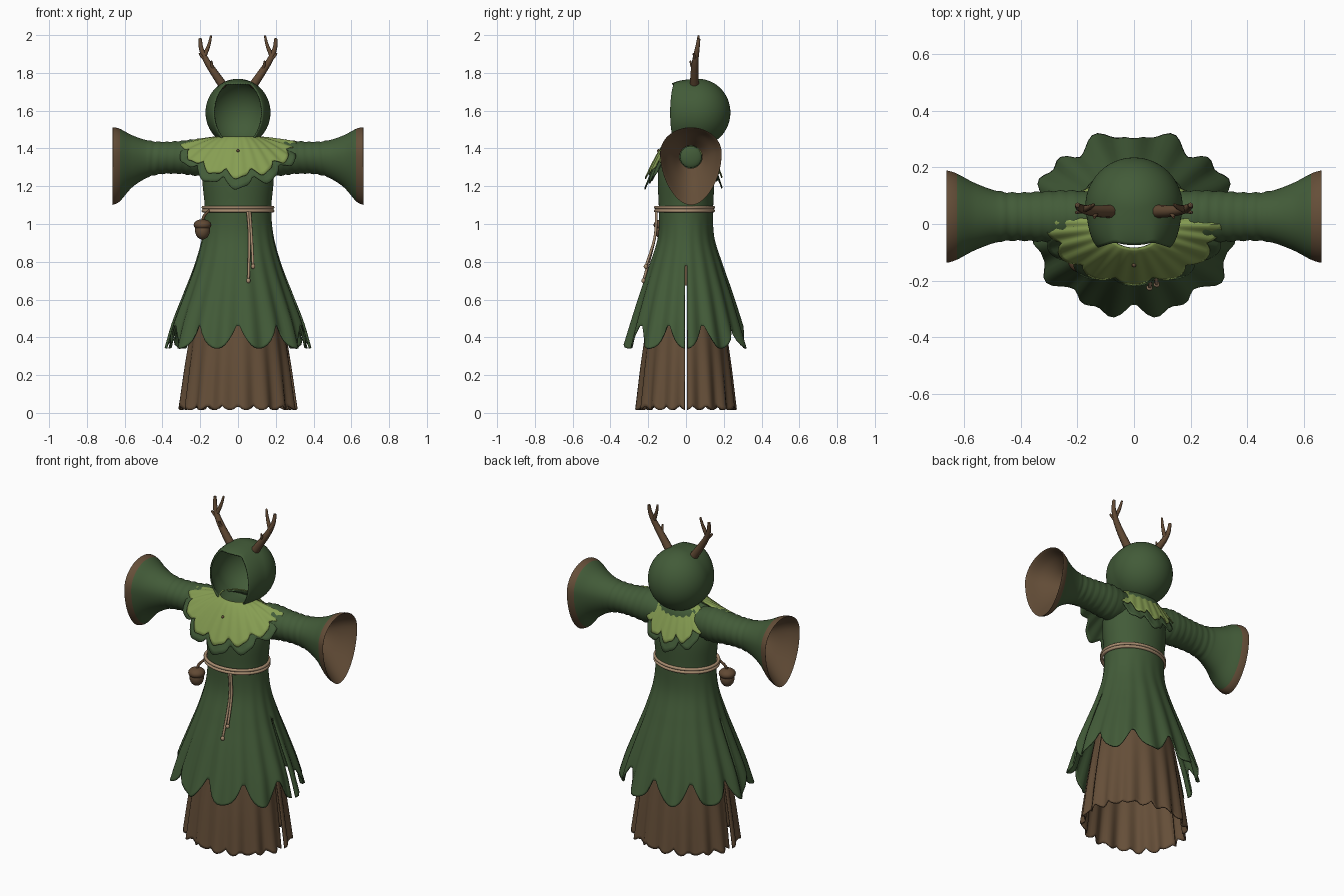
import bpy, bmesh, math
from math import sin, cos, pi
from mathutils import Vector

cube = bpy.data.objects.get("Cube")
if cube:
    bpy.data.objects.remove(cube, do_unlink=True)


def material(name, rgb):
    m = bpy.data.materials.new(name)
    m.use_nodes = True
    m.diffuse_color = (*rgb, 1)
    m.node_tree.nodes["Principled BSDF"].inputs["Base Color"].default_value = (*rgb, 1)
    return m


GREEN = material("forest green", (0.055, 0.105, 0.04))
LEAF = material("leaf green", (0.24, 0.34, 0.085))
BROWN = material("bark brown", (0.13, 0.077, 0.04))
ANTLER = material("antler brown", (0.12, 0.067, 0.034))
ROPE = material("rope tan", (0.40, 0.27, 0.165))


def spline(points, t):
    """Smooth interpolation through evenly spaced points, t from 0 to 1."""
    last = len(points) - 1
    x = max(0, min(t, 1)) * last
    i = min(int(x), last - 1)
    f = x - i
    a, b, c, d = (points[max(0, min(last, i + k))] for k in (-1, 0, 1, 2))
    return [q + 0.5 * f * (r - p + f * (2 * p - 5 * q + 4 * r - s + f * (3 * (q - r) + s - p)))
            for p, q, r, s in zip(a, b, c, d)]


def finish(obj, mats, angle=50):
    for m in mats:
        obj.data.materials.append(m)
    bpy.ops.object.select_all(action='DESELECT')
    obj.select_set(True)
    bpy.context.view_layer.objects.active = obj
    bpy.ops.object.shade_smooth_by_angle(angle=math.radians(angle))
    return obj


def sheet(name, nu, nv, point, mats, closed=True, thick=0, skip=None, pick=None):
    """Surface from point(u, v); u runs around, v runs along, both 0 to 1."""
    bm = bmesh.new()
    cols = nu if closed else nu + 1
    rows = [[bm.verts.new(point((i - 0.5 * closed) / nu, j / nv)) for i in range(cols)]
            for j in range(nv + 1)]
    for j in range(nv):
        for i in range(nu):
            k = (i + 1) % cols
            quad = (rows[j][i], rows[j][k], rows[j + 1][k], rows[j + 1][i])
            if skip and skip(sum((v.co for v in quad), Vector()) / 4):
                continue
            face = bm.faces.new(quad)
            if pick:
                face.material_index = pick(j / nv)
    bmesh.ops.remove_doubles(bm, verts=bm.verts, dist=1e-5)
    bmesh.ops.recalc_face_normals(bm, faces=bm.faces)
    mesh = bpy.data.meshes.new(name)
    bm.to_mesh(mesh)
    bm.free()
    obj = bpy.data.objects.new(name, mesh)
    bpy.context.collection.objects.link(obj)
    if thick:
        mod = obj.modifiers.new("thickness", 'SOLIDIFY')
        mod.thickness, mod.offset = thick, 0
    return finish(obj, mats)


def tube(name, path, radii, mat):
    """Round tapered tube along a path, with closed ends."""
    n = len(path) - 1

    def point(u, v):
        c = Vector(spline(path, v))
        axis = Vector(spline(path, v + 0.02)) - Vector(spline(path, v - 0.02))
        side = axis.cross(Vector((0.1, 1, 0.05))).normalized()
        up = side.cross(axis).normalized()
        r = 1e-4 if v in (0, 1) else radii[0] + (radii[1] - radii[0]) * v
        return c + r * (side * cos(2 * pi * u) + up * sin(2 * pi * u))
    return sheet(name, 10, 8 * n, point, [mat])


def ball(name, loc, scale, mat):
    bpy.ops.mesh.primitive_uv_sphere_add(segments=20, ring_count=12, radius=1, location=loc)
    obj = bpy.context.object
    obj.name, obj.scale = name, scale
    return finish(obj, [mat])


# Robe and underskirt: pleated elliptical sheets with scalloped hems and side slits
def skirt(name, profile, mat, pleats, depth, scallops, cut, slit, rows):
    def point(u, v):
        a = 2 * pi * u
        notch = 1 - abs(sin(scallops / 2 * (a + pi / 2)))
        t = v * (1 - cut * notch)
        z, rx, ry = spline(profile, t)
        fold = 1 + depth * max(0, t - 0.4) * sin(pleats * a)
        return rx * fold * cos(a), ry * fold * sin(a), z

    def in_slit(c):
        return abs(c.y) < 0.006 and c.z < slit
    return sheet(name, 120, rows, point, [mat], thick=0.008, skip=in_slit)


skirt("robe", [(1.45, .10, .09), (1.40, .165, .125), (1.25, .185, .145), (1.08, .172, .14),
               (.93, .185, .145), (.78, .225, .19), (.63, .28, .24), (.48, .335, .285),
               (.34, .372, .325)], GREEN, 17, 0.07, 10, 0.125, 0.78, 64)
skirt("underskirt", [(.95, .15, .12), (.72, .19, .165), (.49, .235, .20), (.26, .27, .23),
                     (.015, .30, .255)], BROWN, 16, 0.08, 22, 0.04, 0.67, 40)

# Sleeves: x, centre height, rise, drop, half depth; then back inside the bell
SLEEVE = [(.08, 1.355, .07, .08, .075), (.20, 1.355, .095, .10, .092), (.30, 1.355, .085, .09, .09),
          (.40, 1.355, .08, .09, .085), (.48, 1.355, .088, .11, .09), (.56, 1.362, .108, .168, .118),
          (.625, 1.372, .132, .252, .152), (.66, 1.375, .137, .273, .163),
          (.655, 1.375, .130, .266, .156), (.60, 1.37, .112, .20, .128),
          (.54, 1.36, .085, .12, .09), (.49, 1.355, .06, .06, .06)]


def sleeve_point(side):
    def point(u, v):
        x, zc, rise, drop, depth = spline(SLEEVE, v)
        a = 2 * pi * u
        wrinkle = 1 + 0.025 * sin(x * 150 + 1.5 * sin(a)) * (v < 0.36)
        s = sin(a)
        taper = 1 - 0.12 * s * s * (s < 0) * min(1, drop / 0.2)
        return (side * x, 0.026 + depth * wrinkle * taper * cos(a),
                zc + (rise if s > 0 else drop) * wrinkle * s)
    return point


for side, word in ((1, "left"), (-1, "right")):
    sheet(word + "_sleeve", 48, 88, sleeve_point(side), [GREEN, BROWN],
          pick=lambda v: int(v > 0.54))
    ball(word + "_sleeve_core", (side * .495, .026, 1.355), (.02, .058, .058), GREEN)


# Hood: ball spread from the back pole to a face opening with a flat top
def hood_radius(a):
    x, z = cos(a), sin(a)
    r = 1 / math.sqrt((x / 0.125) ** 2 + (z / 0.17) ** 2)
    return min(r, 0.145 / z) if z > 0 else min(r, 0.145 / max(-z, 0.01))


def hood_point(u, v):
    a = 2 * pi * u
    polar = v * (pi - math.asin(min(0.97, hood_radius(a) / 0.168)))
    r = 0.168 * sin(polar)
    y = 0.063 + 0.168 * cos(polar)
    y -= max(0, y + 0.095) * max(0, v - 0.8) * 3.5
    return r * cos(a), y, 1.59 + 1.04 * r * sin(a)


sheet("hood", 72, 36, hood_point, [GREEN], thick=0.008)


# Leaf cape: front and back bibs, each a leaf layer over a larger dark layer
def bib(name, mat, start, end, rx, ry, drop, lobes, shift, lift):
    def point(u, v):
        a = math.radians(start + (end - start) * u)
        lobe = 0.80 + 0.20 * abs(sin(pi * (lobes * u + shift))) ** 0.7
        t = v * lobe
        steep = abs(sin(a)) ** 1.2
        ripple = 0.006 * t * sin(lobes * 4 * pi * u)
        return ((0.10 + (rx - 0.10) * t) * cos(a), (0.085 + (ry - 0.085) * t) * sin(a),
                1.452 + lift - (0.03 + (drop - 0.03) * steep) * t ** 1.3 + ripple)
    sheet(name, 90, 14, point, [mat], closed=False, thick=0.005)


bib("front_leaf_cape", LEAF, 172, 368, .31, .215, .22, 7, 0, .010)
bib("front_under_cape", GREEN, 176, 364, .335, .218, .265, 6, .5, -.001)
bib("back_leaf_cape", LEAF, 22, 158, .23, .19, .21, 5, 0, .006)
bib("back_under_cape", GREEN, 20, 160, .24, .19, .255, 4, .5, -.005)
ball("cape_button", (0, -.145, 1.388), (.008, .008, .008), BROWN)

# Rope belt with two hanging tails
for i, z in enumerate((1.088, 1.07)):
    sheet("belt_rope_%d" % (i + 1), 64, 10, lambda u, v: (
        (.184 + .009 * cos(2 * pi * v)) * cos(2 * pi * u),
        -.008 + (.153 + .009 * cos(2 * pi * v)) * sin(2 * pi * u),
        z + .009 * sin(2 * pi * v)), [ROPE])
for i, (x, y, z) in enumerate(((.055, -.225, .70), (.08, -.213, .775))):
    tube("rope_tail_%d" % (i + 1), [(.05 + .012 * i, -.157, 1.075), (.06 + .012 * i, -.165, .93),
                                    (x, y, z)], (.007, .007), ROPE)
    ball("rope_knot_%d" % (i + 1), (x, y, z), (.011, .011, .013), ROPE)

# Acorn charm hung from the belt
ball("acorn_nut", (-.188, -.125, .968), (.04, .04, .05), BROWN)
ball("acorn_cap", (-.188, -.125, .995), (.047, .047, .03), ANTLER)
tube("acorn_string", [(-.188, -.125, 1.015), (-.178, -.115, 1.045), (-.15, -.10, 1.075)],
     (.008, .007), ANTLER)

# Antlers: a curved beam with three tines each
for s, word in ((1, "left"), (-1, "right")):
    tines = {"beam": ([(.07, .045, 1.72), (.125, .045, 1.80), (.17, .05, 1.87), (.195, .06, 1.93),
                       (.20, .068, 1.985)], (.025, .008)),
             "inner_tine": ([(.178, .052, 1.89), (.155, .06, 1.945), (.142, .068, 2.0)], (.013, .005)),
             "outer_tine": ([(.165, .05, 1.865), (.19, .045, 1.885), (.205, .04, 1.905)], (.011, .005)),
             "front_tine": ([(.13, .045, 1.81), (.138, .03, 1.84), (.14, .022, 1.865)], (.011, .004))}
    for part, (path, radii) in tines.items():
        tube("%s_antler_%s" % (word, part), [(s * x, y, z) for x, y, z in path], radii, ANTLER)
